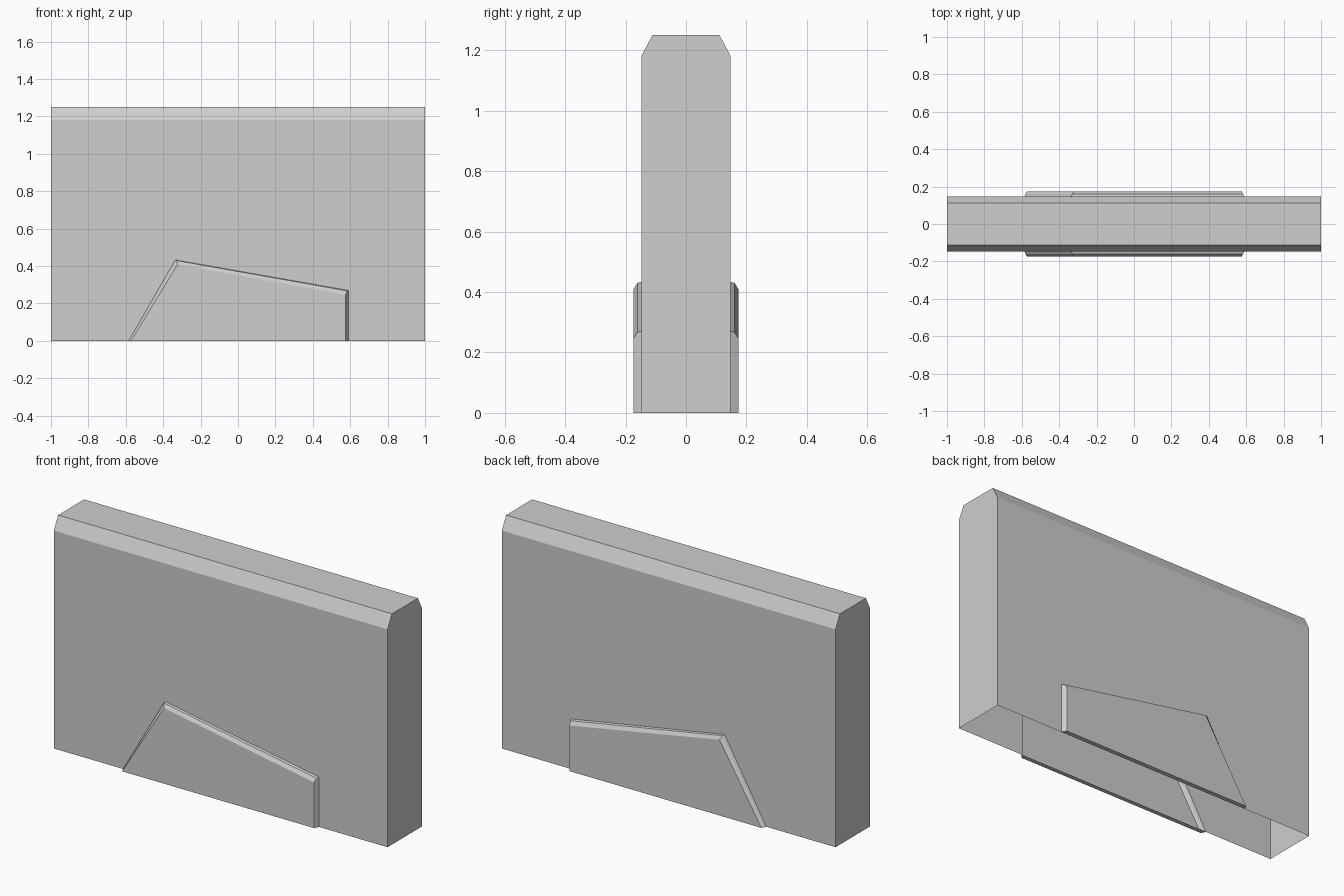
import bpy
import bmesh

cube = bpy.data.objects.get("Cube")
if cube:
    bpy.data.objects.remove(cube, do_unlink=True)

# Plain grey
grey = bpy.data.materials.new("plain_grey")
grey.use_nodes = True
colour = (0.62, 0.62, 0.62, 1)
grey.diffuse_color = colour
grey.node_tree.nodes["Principled BSDF"].inputs["Base Color"].default_value = colour

HALF_LEN, HALF_WID, TOP_WID = 1.0, 0.148, 0.111
SHOULDER, HEIGHT = 1.18, 1.25

# Raised panel outlines as (depth, [(x, z), ...]), from the wall outwards
panel_loops = [
    (HALF_WID, [(-0.585, 0), (-0.335, 0.433), (0.59, 0.27), (0.59, 0)]),
    (0.161, [(-0.58, 0), (-0.33, 0.43), (0.583, 0.267), (0.583, 0)]),
    (0.173, [(-0.573, 0), (-0.322, 0.41), (0.576, 0.247), (0.576, 0)]),
]

bm = bmesh.new()


def face(points):
    bm.faces.new([bm.verts.new(p) for p in points])


# Side walls, each pushed out into a bevelled panel with a thin bottom lip
for side in (-1, 1):
    loops = [[(x, side * depth, z) for x, z in outline]
             for depth, outline in panel_loops]
    y = side * HALF_WID
    face([(-HALF_LEN, y, 0)] + loops[0] +
         [(HALF_LEN, y, 0), (HALF_LEN, y, SHOULDER), (-HALF_LEN, y, SHOULDER)])
    for inner, outer in zip(loops, loops[1:]):
        for i in range(4):
            j = (i + 1) % 4
            face([inner[i], inner[j], outer[j], outer[i]])
    face(loops[-1])
    # Sloping shoulder
    face([(-HALF_LEN, y, SHOULDER), (HALF_LEN, y, SHOULDER),
          (HALF_LEN, side * TOP_WID, HEIGHT), (-HALF_LEN, side * TOP_WID, HEIGHT)])

# Flat ends
for x in (-HALF_LEN, HALF_LEN):
    face([(x, -HALF_WID, 0), (x, HALF_WID, 0), (x, HALF_WID, SHOULDER),
          (x, TOP_WID, HEIGHT), (x, -TOP_WID, HEIGHT), (x, -HALF_WID, SHOULDER)])

# Flat top; the underside stays open
face([(-HALF_LEN, -TOP_WID, HEIGHT), (HALF_LEN, -TOP_WID, HEIGHT),
      (HALF_LEN, TOP_WID, HEIGHT), (-HALF_LEN, TOP_WID, HEIGHT)])

bmesh.ops.remove_doubles(bm, verts=bm.verts, dist=0.0005)
bmesh.ops.recalc_face_normals(bm, faces=bm.faces)

mesh = bpy.data.meshes.new("wall_shell")
bm.to_mesh(mesh)
bm.free()
mesh.materials.append(grey)
bpy.context.collection.objects.link(bpy.data.objects.new("wall_shell", mesh))
